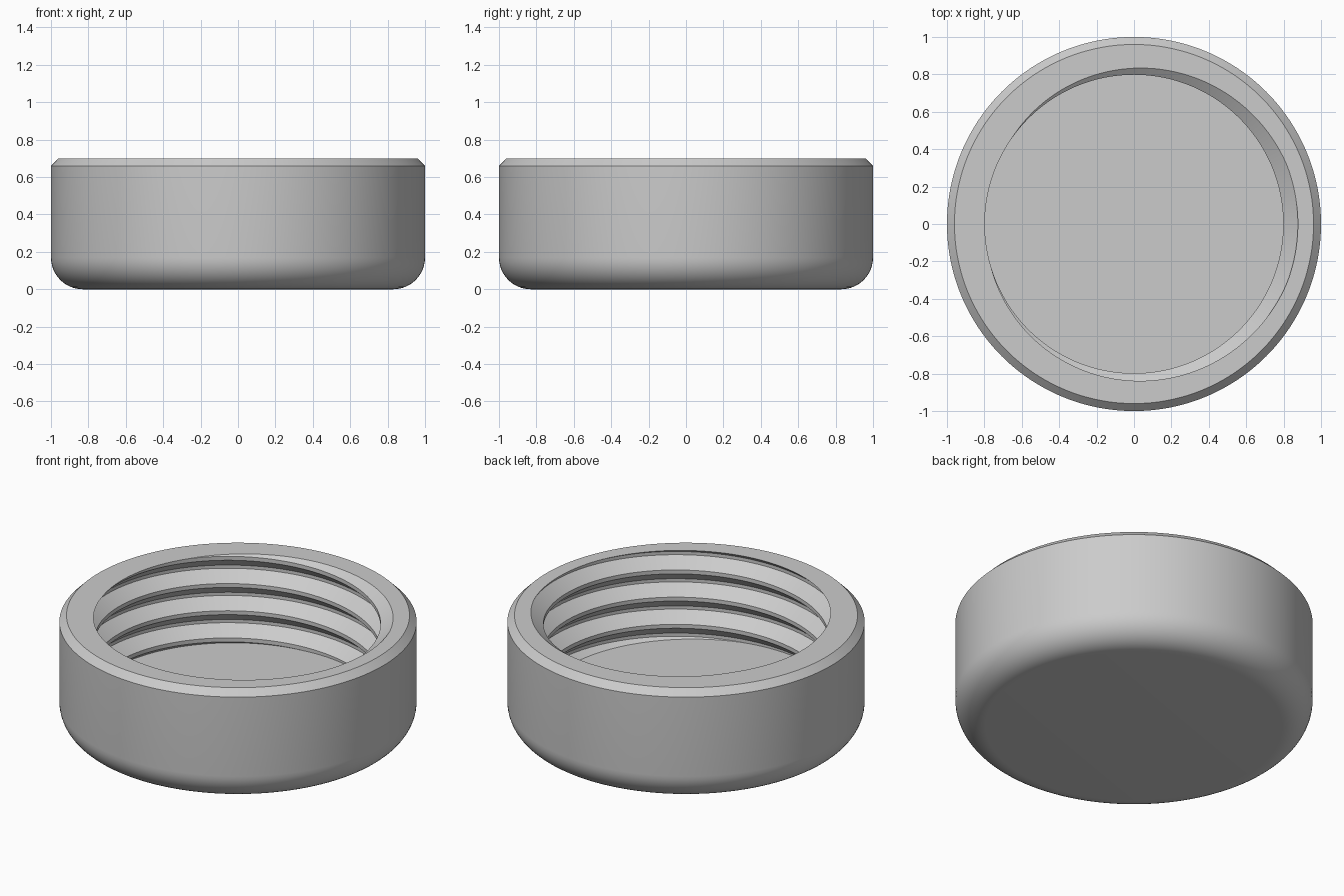
import bpy, bmesh
from math import sin, cos, pi

cube = bpy.data.objects.get("Cube")
if cube:
    bpy.data.objects.remove(cube)

SEGMENTS = 192
TOP, FLOOR = 0.70, 0.15
FILLET, CHAMFER = 0.17, 0.04
PITCH, CREST, ROOT = 0.168, 0.798, 0.876
# Thread section over one pitch: (height, radius)
SECTION = [(0, ROOT), (0.02, ROOT), (0.086, CREST), (0.11, CREST), (PITCH, ROOT)]


def thread_radius(h):
    """Radius of the thread section at height h above the root."""
    h %= PITCH
    for (h0, r0), (h1, r1) in zip(SECTION, SECTION[1:]):
        if h <= h1:
            return r0 + (r1 - r0) * (h - h0) / (h1 - h0)
    return ROOT


def outer_profile():
    """Underside, rounded lower edge, wall and chamfered rim."""
    pts = [(0, 0)]
    for i in range(13):
        a = pi / 2 * i / 12
        pts.append((1 - FILLET + FILLET * sin(a), FILLET - FILLET * cos(a)))
    return pts + [(1, TOP - CHAMFER), (1 - CHAMFER, TOP)]


def thread_profile(angle):
    """Right-handed thread down the inside, trimmed at the rim and floor."""
    base = 0.669 + PITCH * (angle / (2 * pi) - 0.875)
    pts = []
    for turn in range(3, -6, -1):
        for h, r in reversed(SECTION[:-1]):
            z = base + turn * PITCH + h
            trimmed = min(max(z, FLOOR), TOP)
            if trimmed != z:
                r = thread_radius(trimmed - base)
            pts.append((r, trimmed))
    return pts


# Sweep the whole section round the axis
bm = bmesh.new()
columns = []
for s in range(SEGMENTS + 1):
    a = 2 * pi * s / SEGMENTS
    section = outer_profile() + thread_profile(a) + [(0, FLOOR)]
    columns.append([bm.verts.new((r * cos(a), r * sin(a), z)) for r, z in section])
for left, right in zip(columns, columns[1:]):
    for i in range(len(left) - 1):
        bm.faces.new((left[i], right[i], right[i + 1], left[i + 1]))
bmesh.ops.remove_doubles(bm, verts=bm.verts[:], dist=0.00002)
bmesh.ops.recalc_face_normals(bm, faces=bm.faces[:])

mesh = bpy.data.meshes.new("threaded_cap")
bm.to_mesh(mesh)
bm.free()
cap = bpy.data.objects.new("threaded_cap", mesh)
bpy.context.collection.objects.link(cap)

# Plain grey material
grey = bpy.data.materials.new("light_grey")
grey.use_nodes = True
colour = (0.6, 0.6, 0.6, 1)
grey.diffuse_color = colour
grey.node_tree.nodes["Principled BSDF"].inputs["Base Color"].default_value = colour
mesh.materials.append(grey)

# Smooth round surfaces with sharp thread and rim edges
bpy.ops.object.select_all(action="DESELECT")
cap.select_set(True)
bpy.context.view_layer.objects.active = cap
bpy.ops.object.shade_smooth_by_angle(angle=pi / 6)
